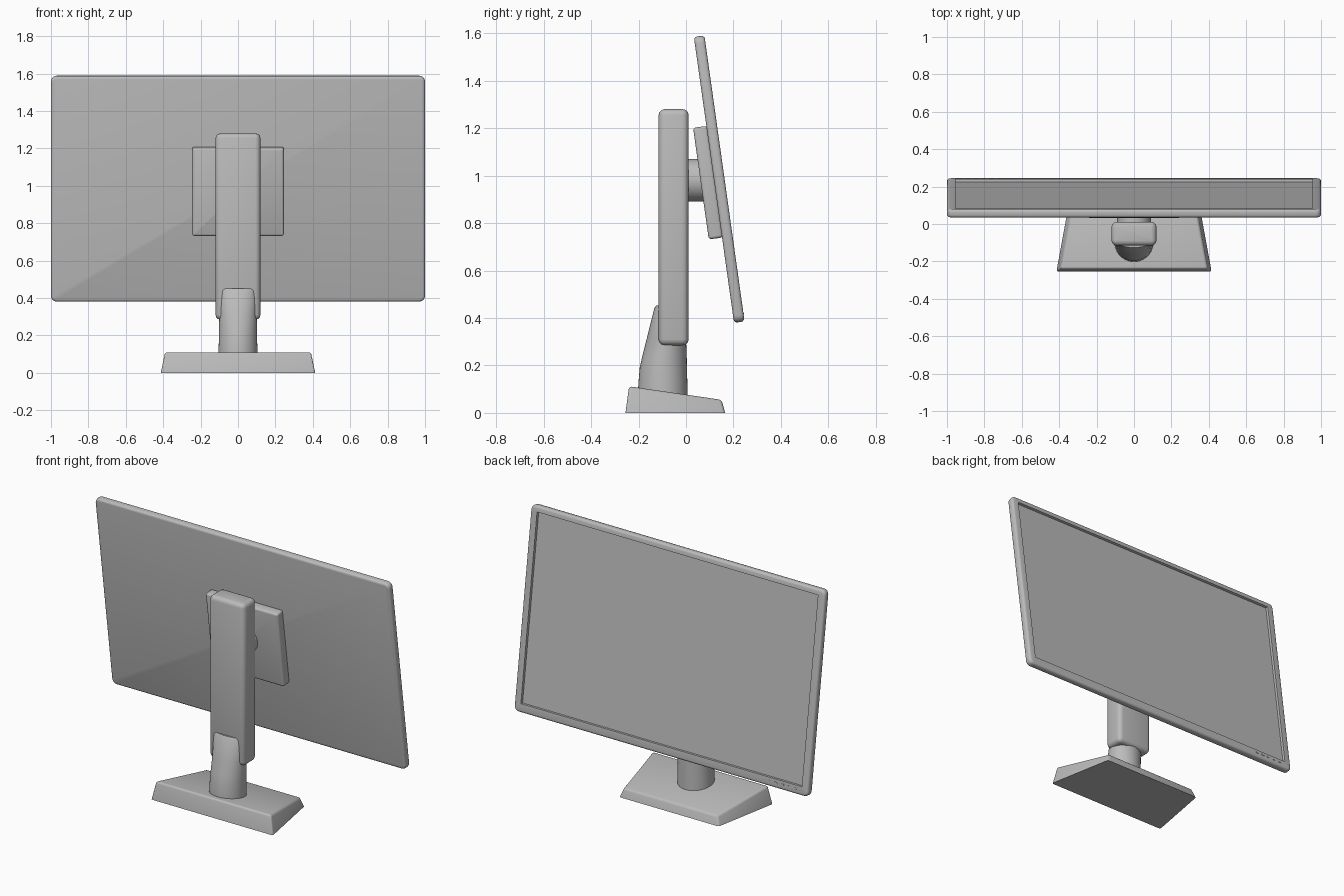
import bpy, bmesh, math
from mathutils import Matrix, Vector

cube = bpy.data.objects.get("Cube")
if cube:
    bpy.data.objects.remove(cube, do_unlink=True)

grey = bpy.data.materials.new("plain grey")
grey.use_nodes = True
grey.diffuse_color = (0.5, 0.5, 0.5, 1)
grey.node_tree.nodes["Principled BSDF"].inputs["Base Color"].default_value = (0.5, 0.5, 0.5, 1)

# Everything on the screen shares one tilted frame
TILT = Matrix.Translation((0, 0.14, 0.985)) @ Matrix.Rotation(math.radians(8), 4, 'X')


def finish(name, bm, matrix=Matrix()):
    bmesh.ops.recalc_face_normals(bm, faces=bm.faces[:])
    mesh = bpy.data.meshes.new(name)
    bm.to_mesh(mesh)
    bm.free()
    mesh.materials.append(grey)
    ob = bpy.data.objects.new(name, mesh)
    bpy.context.collection.objects.link(ob)
    ob.matrix_world = matrix
    bpy.ops.object.select_all(action='DESELECT')
    ob.select_set(True)
    bpy.context.view_layer.objects.active = ob
    bpy.ops.object.shade_smooth_by_angle(angle=math.radians(35))
    return ob


def bevel(bm, edges, width, segments=3):
    bmesh.ops.bevel(bm, geom=edges, offset=width, segments=segments, profile=0.5,
                    affect='EDGES', clamp_overlap=True)


def box(size, centre, axis=None, corner=0, edge=0):
    """Box with its edges along one axis rounded first, then its rims."""
    bm = bmesh.new()
    bmesh.ops.create_cube(bm, size=1)
    bmesh.ops.scale(bm, vec=size, verts=bm.verts)
    bmesh.ops.translate(bm, vec=centre, verts=bm.verts)
    if axis is not None:
        def along(e):
            d = e.verts[0].co - e.verts[1].co
            return abs(d[axis]) > 0.99 * d.length
        bevel(bm, [e for e in bm.edges if along(e)], corner, 4)
        rim = [e for e in bm.edges if not along(e)]
    else:
        rim = bm.edges[:]
    if edge:
        bevel(bm, rim, edge)
    return bm


def loft(rings):
    """Skin equal-length rings and cap both ends."""
    bm = bmesh.new()
    loops = [[bm.verts.new(p) for p in ring] for ring in rings]
    n = len(loops[0])
    for a, b in zip(loops, loops[1:]):
        for i in range(n):
            bm.faces.new((a[i], a[(i + 1) % n], b[(i + 1) % n], b[i]))
    bm.faces.new(loops[0][::-1])
    bm.faces.new(loops[-1])
    return bm


# Screen housing with a recessed panel, deeper bezel at the bottom
bm = box((2, 0.045, 1.217), (0, 0, 0), 1, 0.03, 0.014)
panel = max((f for f in bm.faces if f.calc_center_median().y > 0), key=lambda f: f.calc_area())
bmesh.ops.inset_individual(bm, faces=[panel], thickness=0.028)
for v in panel.verts:
    v.co.x = math.copysign(0.955, v.co.x)
    v.co.z = 0.573 if v.co.z > 0 else -0.556
bmesh.ops.remove_doubles(bm, verts=panel.verts[:], dist=0.0001)
panel = max((f for f in bm.faces if f.calc_center_median().y > 0), key=lambda f: f.calc_area())
bmesh.ops.inset_individual(bm, faces=[panel], thickness=0.002, depth=-0.015)
finish("screen", bm, TILT)

# Control buttons in the lower bezel
for i in range(5):
    x = -0.74 - 0.043 * i
    finish(f"button_{i + 1}", box((0.018, 0.004, 0.008), (x, 0.023, -0.576)), TILT)

# Mounting plate behind the screen
finish("mount_plate", box((0.49, 0.06, 0.475), (0, -0.049, -0.008), 1, 0.012, 0.012), TILT)

# Round hinge joining plate and column
bm = bmesh.new()
bmesh.ops.create_cone(bm, cap_ends=True, segments=40, radius1=0.09, radius2=0.09, depth=0.1,
                      matrix=Matrix.Translation((0, 0.03, 0.98)) @ Matrix.Rotation(math.pi / 2, 4, 'X'))
finish("hinge", bm)

# Upright column
finish("column", box((0.24, 0.127, 0.995), (0, -0.052, 0.7825), 2, 0.028, 0.025))

# Neck: round at the foot, its front sloping back into the column
def ellipse(z, half_width, front, back, n=40):
    mid, depth = (front + back) / 2, (back - front) / 2
    return [Vector((half_width * math.cos(t), mid + depth * math.sin(t), z))
            for t in (2 * math.pi * i / n for i in range(n))]

finish("neck", loft([
    ellipse(0.05, 0.105, -0.203, 0.007),
    ellipse(0.12, 0.104, -0.201, 0.006),
    ellipse(0.19, 0.102, -0.195, 0.004),
    ellipse(0.24, 0.101, -0.184, 0.003),
    ellipse(0.31, 0.100, -0.166, 0.000),
    ellipse(0.44, 0.099, -0.134, -0.05),
    ellipse(0.452, 0.092, -0.126, -0.055)]))

# Wedge-shaped foot, narrower and lower towards the screen side
def rectangle(front, back, front_half, back_half, front_z, back_z):
    return [Vector(p) for p in ((-front_half, front, front_z), (front_half, front, front_z),
                                (back_half, back, back_z), (-back_half, back, back_z))]

bm = loft([rectangle(-0.255, 0.165, 0.415, 0.338, 0, 0),
           rectangle(-0.240, 0.150, 0.392, 0.318, 0.112, 0.055)])
bevel(bm, [e for e in bm.edges if max(v.co.z for v in e.verts) > 0.01], 0.012)
finish("foot", bm)
